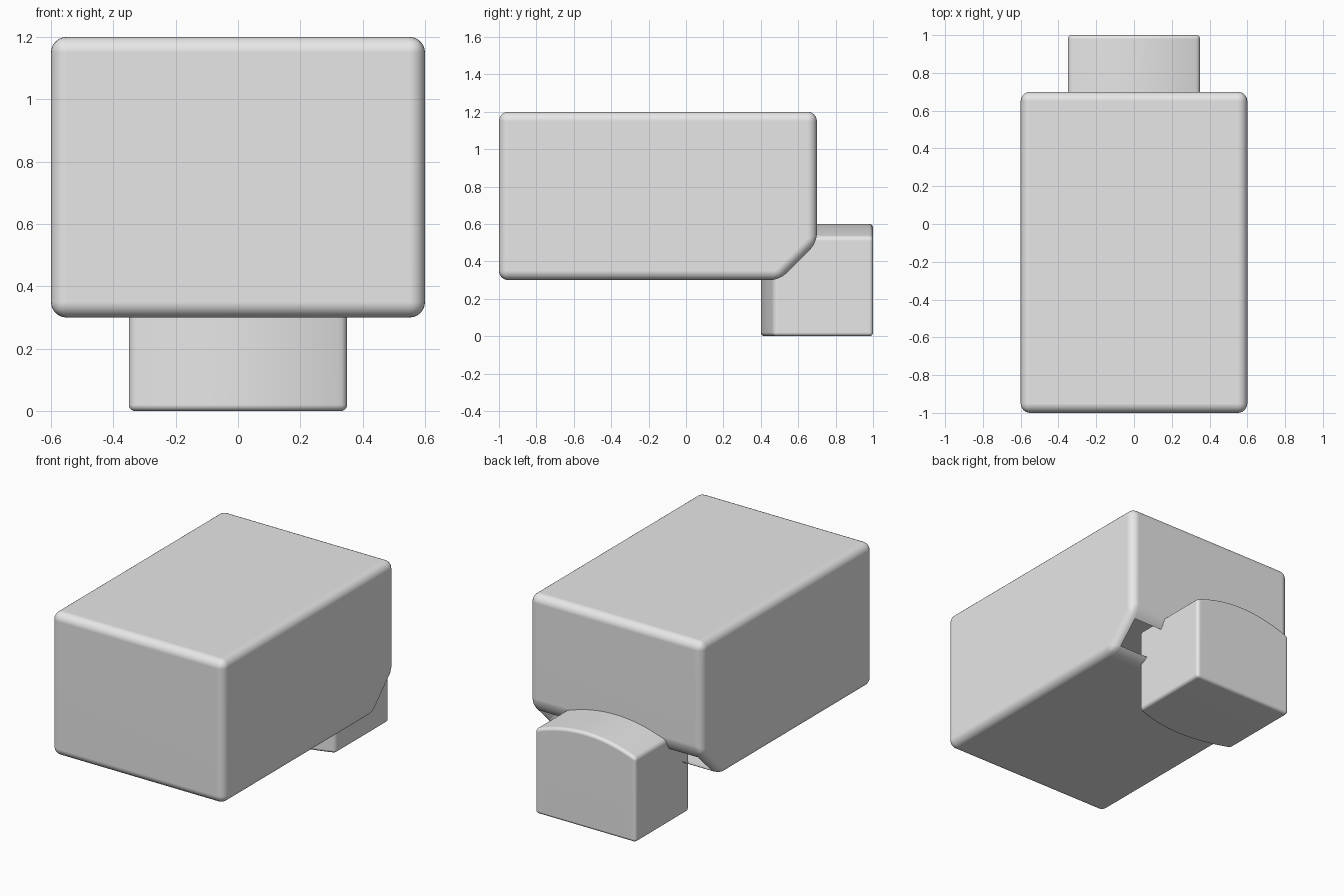
import bpy
import bmesh
from mathutils import Vector

if "Cube" in bpy.data.objects:
    bpy.data.objects.remove(bpy.data.objects["Cube"], do_unlink=True)

# One plain grey for everything
grey = bpy.data.materials.new("light grey")
grey.use_nodes = True
COLOUR = (0.8, 0.8, 0.8, 1.0)
grey.diffuse_color = COLOUR
grey.node_tree.nodes["Principled BSDF"].inputs["Base Color"].default_value = COLOUR


def loft(sections):
    """Closed solid through (x, outline of (y, z) points) sections."""
    bm = bmesh.new()
    rings = [[bm.verts.new((x, y, z)) for y, z in outline] for x, outline in sections]
    count = len(rings[0])
    for a, b in zip(rings, rings[1:]):
        for i in range(count):
            j = (i + 1) % count
            bm.faces.new((a[i], a[j], b[j], b[i]))
    bm.faces.new(rings[0])
    bm.faces.new(rings[-1])
    bmesh.ops.recalc_face_normals(bm, faces=bm.faces)
    return bm


def round_edges(bm, width, segments):
    sharp = [e for e in bm.edges if e.calc_face_angle(0) > 0.5]
    bmesh.ops.bevel(bm, geom=sharp, offset=width, offset_type='OFFSET',
                    segments=segments, profile=0.5, affect='EDGES',
                    clamp_overlap=True)


def finish(bm, name):
    mesh = bpy.data.meshes.new(name)
    bm.to_mesh(mesh)
    bm.free()
    obj = bpy.data.objects.new(name, mesh)
    bpy.context.collection.objects.link(obj)
    mesh.materials.append(grey)
    for poly in mesh.polygons:
        poly.use_smooth = True
    # Keep the broad faces flat between the rounded edges
    weighted = obj.modifiers.new("flat faces", 'WEIGHTED_NORMAL')
    weighted.keep_sharp = True
    return obj


# Body: rounded box with its lower back edge cut off, open along the cut
profile = [(-1, 0.3), (0.5, 0.3), (0.7, 0.5), (0.7, 1.2), (-1, 1.2)]
body = loft([(-0.6, profile), (0.6, profile)])
round_edges(body, 0.05, 6)
slope = Vector((0, 1, -1)).normalized()
opening = max((f for f in body.faces if f.normal.dot(slope) > 0.99),
              key=lambda f: f.calc_area())
bmesh.ops.delete(body, geom=[opening], context='FACES')
finish(body, "body")

# Foot: block whose top and front bulge in an arc across its width
STEPS = 24
sections = []
for i in range(STEPS + 1):
    t = 2 * i / STEPS - 1
    bulge = 0.07 * (1 - t * t)
    front, top = 0.47 - bulge, 0.53 + bulge
    sections.append((0.35 * t, [(front, 0), (1, 0), (1, top), (front, top)]))
foot = loft(sections)
round_edges(foot, 0.02, 4)
finish(foot, "foot")
